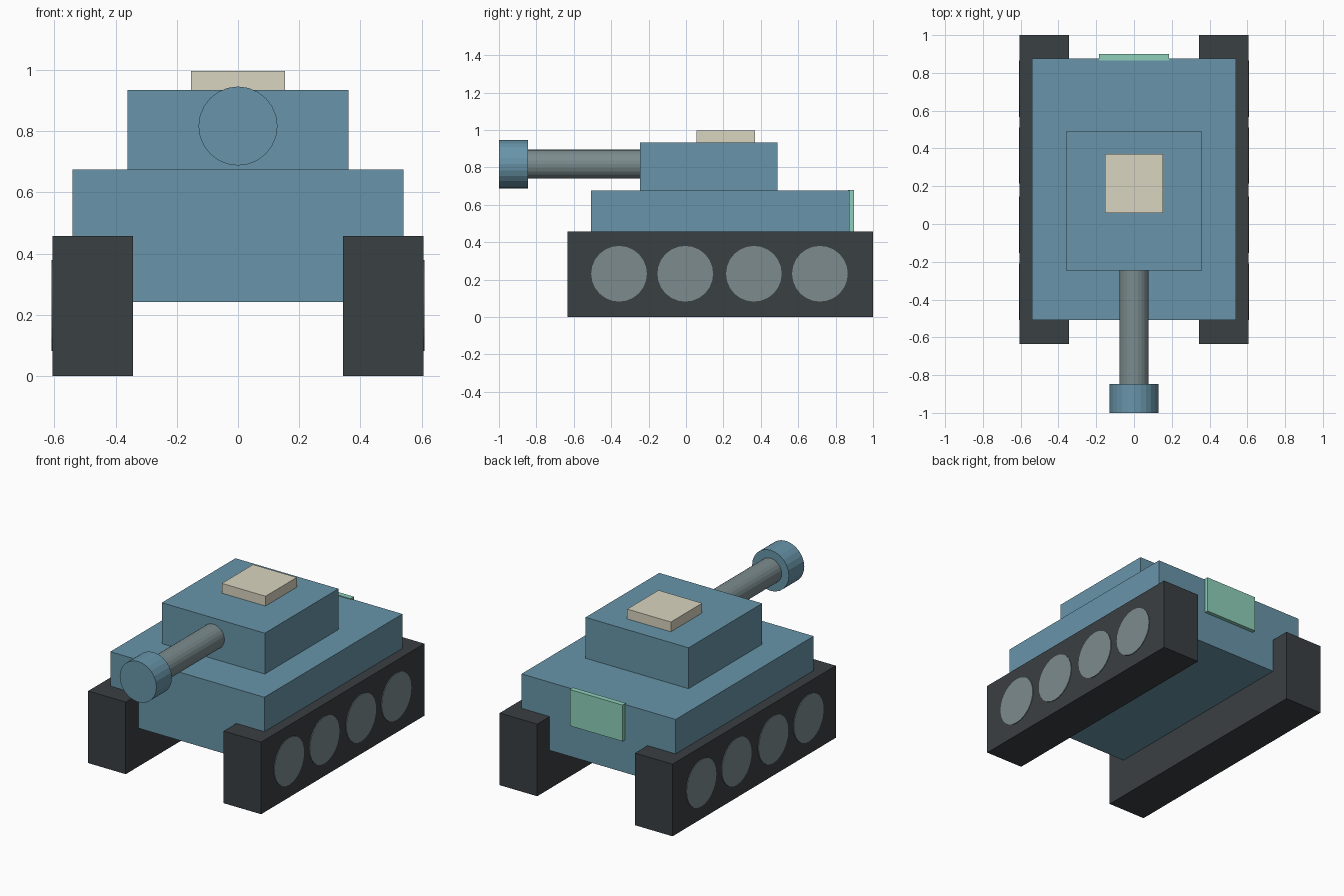
import bpy
import math

if "Cube" in bpy.data.objects:
    bpy.data.objects.remove(bpy.data.objects["Cube"])


def material(name, rgb):
    m = bpy.data.materials.new(name)
    m.diffuse_color = (*rgb, 1)
    m.use_nodes = True
    m.node_tree.nodes["Principled BSDF"].inputs["Base Color"].default_value = m.diffuse_color
    return m


BLUE = material("blue_paint", (0.14, 0.30, 0.40))
DARK = material("dark_rubber", (0.042, 0.05, 0.055))
STEEL = material("steel", (0.20, 0.26, 0.27))
CREAM = material("cream", (0.70, 0.66, 0.53))
GREEN = material("green", (0.27, 0.63, 0.48))


def box(name, x, y, z, mat):
    """Box from (min, max) ranges, with its scale applied."""
    lo, hi = zip(x, y, z)
    bpy.ops.mesh.primitive_cube_add(
        size=1, location=[(a + b) / 2 for a, b in zip(lo, hi)])
    ob = bpy.context.object
    ob.scale = [b - a for a, b in zip(lo, hi)]
    bpy.ops.object.transform_apply(location=False, rotation=False, scale=True)
    ob.name = name
    ob.data.materials.append(mat)
    return ob


def cylinder(name, centre, radius, depth, axis, mat):
    """Flat-shaded cylinder lying along the x or y axis."""
    rot = (0, math.pi / 2, 0) if axis == "x" else (math.pi / 2, 0, 0)
    bpy.ops.mesh.primitive_cylinder_add(
        vertices=24, radius=radius, depth=depth, location=centre, rotation=rot)
    ob = bpy.context.object
    ob.name = name
    ob.data.materials.append(mat)
    return ob


# Body, turret, roof hatch and rear panel
box("hull", (-0.54, 0.54), (-0.507, 0.875), (0.243, 0.675), BLUE)
box("turret", (-0.361, 0.361), (-0.247, 0.49), (0.673, 0.934), BLUE)
box("hatch", (-0.153, 0.153), (0.057, 0.37), (0.932, 0.996), CREAM)
box("rear_panel", (-0.185, 0.185), (0.866, 0.899), (0.45, 0.68), GREEN)

# Gun barrel and muzzle
cylinder("barrel", (0, -0.56, 0.817), 0.078, 0.64, "y", STEEL)
cylinder("muzzle", (0, -0.923, 0.817), 0.129, 0.154, "y", BLUE)

# Tracks with four wheel discs on each outer face
for side, s in (("left", -1), ("right", 1)):
    box(f"{side}_track", sorted((s * 0.343, s * 0.606)),
        (-0.634, 1.0), (0, 0.457), DARK)
    for i, y in enumerate((-0.358, -0.004, 0.363, 0.716)):
        cylinder(f"{side}_wheel_{i + 1}", (s * 0.595, y, 0.231),
                 0.149, 0.03, "x", STEEL)
